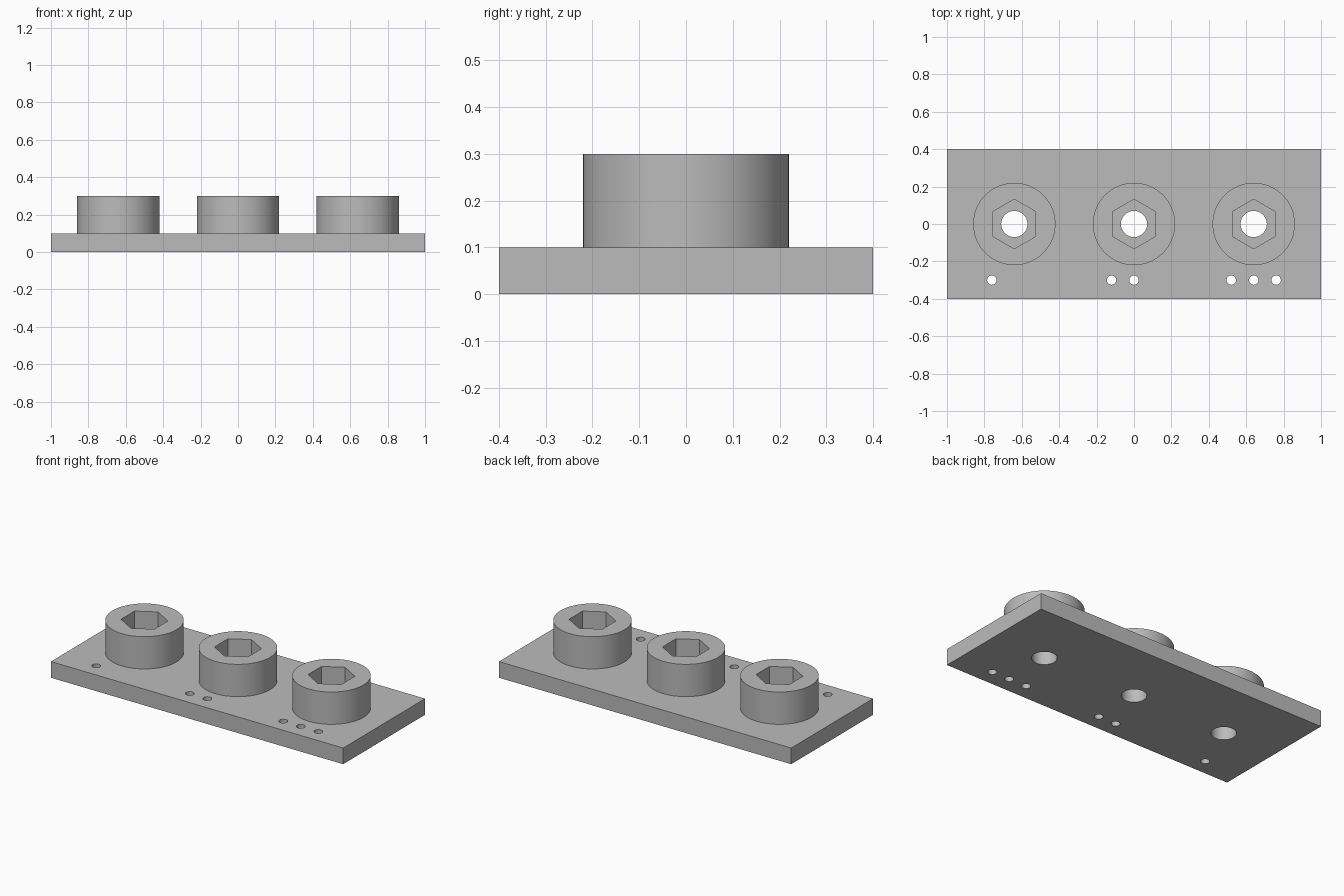
import bpy
import math

default = bpy.data.objects.get("Cube")
if default:
    bpy.data.objects.remove(default, do_unlink=True)

PLATE_TOP, COLLAR_TOP = 0.1, 0.3
DOT_Y, DOT_STEP = -0.3, 0.12

grey = bpy.data.materials.new("plain grey")
grey.use_nodes = True
colour = (0.5, 0.5, 0.5, 1)
grey.diffuse_color = colour
grey.node_tree.nodes["Principled BSDF"].inputs["Base Color"].default_value = colour


def prism(name, x, y, bottom, top, radius, sides=96, turn=0):
    """Upright prism between two heights."""
    bpy.ops.mesh.primitive_cylinder_add(
        vertices=sides, radius=radius, depth=top - bottom,
        location=(x, y, (bottom + top) / 2), rotation=(0, 0, turn))
    obj = bpy.context.object
    obj.name = name
    obj.data.materials.append(grey)
    return obj


def cut(target, cutter):
    """Subtract the cutter from the target and discard it."""
    mod = target.modifiers.new("cut", "BOOLEAN")
    mod.operation = "DIFFERENCE"
    mod.solver = "EXACT"
    mod.object = cutter
    bpy.context.view_layer.objects.active = target
    bpy.ops.object.modifier_apply(modifier=mod.name)
    bpy.data.objects.remove(cutter, do_unlink=True)


def smooth(obj):
    bpy.ops.object.select_all(action="DESELECT")
    obj.select_set(True)
    bpy.context.view_layer.objects.active = obj
    bpy.ops.object.shade_smooth_by_angle(angle=math.radians(30))


# Base plate
bpy.ops.mesh.primitive_cube_add(size=1, location=(0, 0, PLATE_TOP / 2))
plate = bpy.context.object
plate.name = "base_plate"
plate.scale = (2, 0.8, PLATE_TOP)
bpy.ops.object.transform_apply(location=False, rotation=False, scale=True)
plate.data.materials.append(grey)

stations = (("right", -0.64), ("middle", 0), ("left", 0.64))
for count, (side, x) in enumerate(stations, start=1):
    # Round collar with a hexagonal socket
    collar = prism(side + "_collar", x, 0, PLATE_TOP, COLLAR_TOP, 0.22)
    cut(collar, prism("socket_cutter", x, 0, PLATE_TOP - 0.05, COLLAR_TOP + 0.1,
                      0.132, sides=6))
    smooth(collar)

    # Bolt hole through the plate
    cut(plate, prism("bolt_cutter", x, 0, -0.1, PLATE_TOP + 0.1, 0.07, sides=64))

    # Row of one, two or three counting holes
    for i in range(count):
        cut(plate, prism("dot_cutter", x + (i - 1) * DOT_STEP, DOT_Y,
                         -0.1, PLATE_TOP + 0.1, 0.025, sides=32))
smooth(plate)
